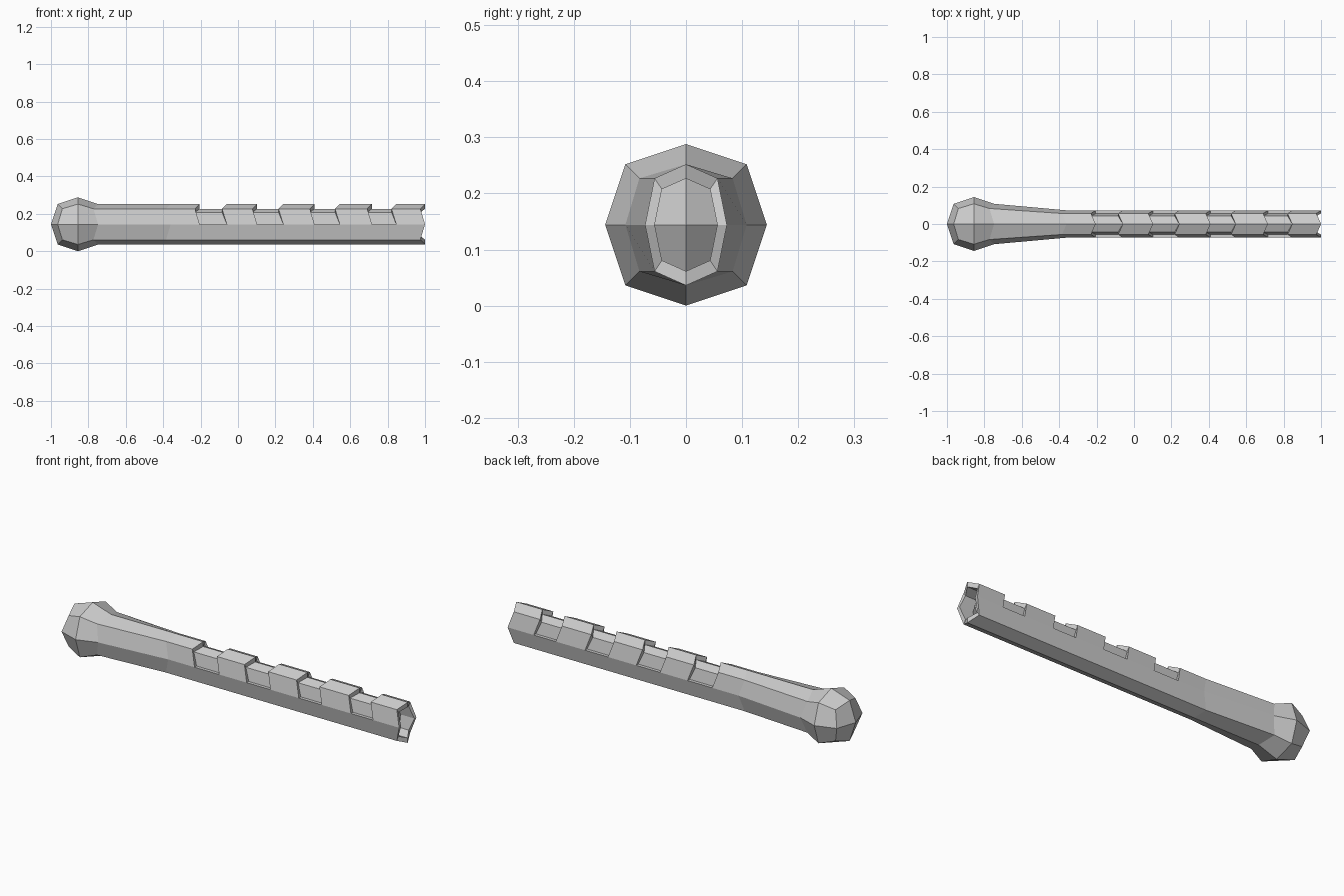
import bpy, bmesh

if "Cube" in bpy.data.objects:
    bpy.data.objects.remove(bpy.data.objects["Cube"])

KNOB_X, MID_Z = -0.856, 0.144
INNER = 0.765                      # groove floor size relative to the shaft

bm = bmesh.new()

# Knob: cube divided once and rounded into a faceted ball
bmesh.ops.create_cube(bm, size=2)
bmesh.ops.subdivide_edges(bm, edges=bm.edges[:], cuts=1, use_grid_fill=True)
RADII = {1: 0.144, 2: 0.108, 3: 0.083}
for v in bm.verts:
    count = sum(abs(c) > 0.5 for c in v.co)
    for i in range(3):
        v.co[i] = round(v.co[i]) * RADII[count]
    v.co.x += KNOB_X


def extrude(faces, dx=0.0, sy=1.0, sz=1.0):
    """Extrude faces, shift along x, scale about the axis; return new caps and sides."""
    before = set(bm.faces)
    geom = bmesh.ops.extrude_face_region(bm, geom=faces)['geom']
    caps = [g for g in geom if isinstance(g, bmesh.types.BMFace)]
    old = [f for f in faces if f.is_valid]
    if old:
        bmesh.ops.delete(bm, geom=old, context='FACES')
    for v in {v for f in caps for v in f.verts}:
        v.co.x += dx
        v.co.y *= sy
        v.co.z *= sz
    sides = [f for f in bm.faces if f not in before and f not in caps]
    return caps, sides


# Shaft: extruded from the knob, narrowing sideways into the grip
tip = [f for f in bm.faces if f.normal.x > 0.5 and
       f.calc_center_median().x > KNOB_X + 0.1]
x = KNOB_X + 0.108
tip, _ = extrude(tip, -0.36 - x, 0.073 / 0.108)
x = -0.36

# Alternate plain and grooved segments
grooves = []
for k in range(4):
    for target, grooved in ((-0.205 + 0.307 * k, False), (-0.06 + 0.302 * k, True)):
        tip, sides = extrude(tip, target - x)
        x = target
        if grooved:
            grooves.append([f for f in sides if f.calc_center_median().z > 0])
tip, _ = extrude(tip, 1.0 - x)

# Recessed open end
tip, _ = extrude(tip, 0, INNER, INNER)
extrude(tip, -0.08)

# Grooves sunk into the upper half
for faces in grooves:
    extrude(faces, 0, INNER, INNER)

bmesh.ops.translate(bm, verts=bm.verts[:], vec=(0, 0, MID_Z))
bmesh.ops.recalc_face_normals(bm, faces=bm.faces[:])
mesh = bpy.data.meshes.new("notched_handle")
bm.to_mesh(mesh)
bm.free()
bpy.context.collection.objects.link(bpy.data.objects.new("notched_handle", mesh))
